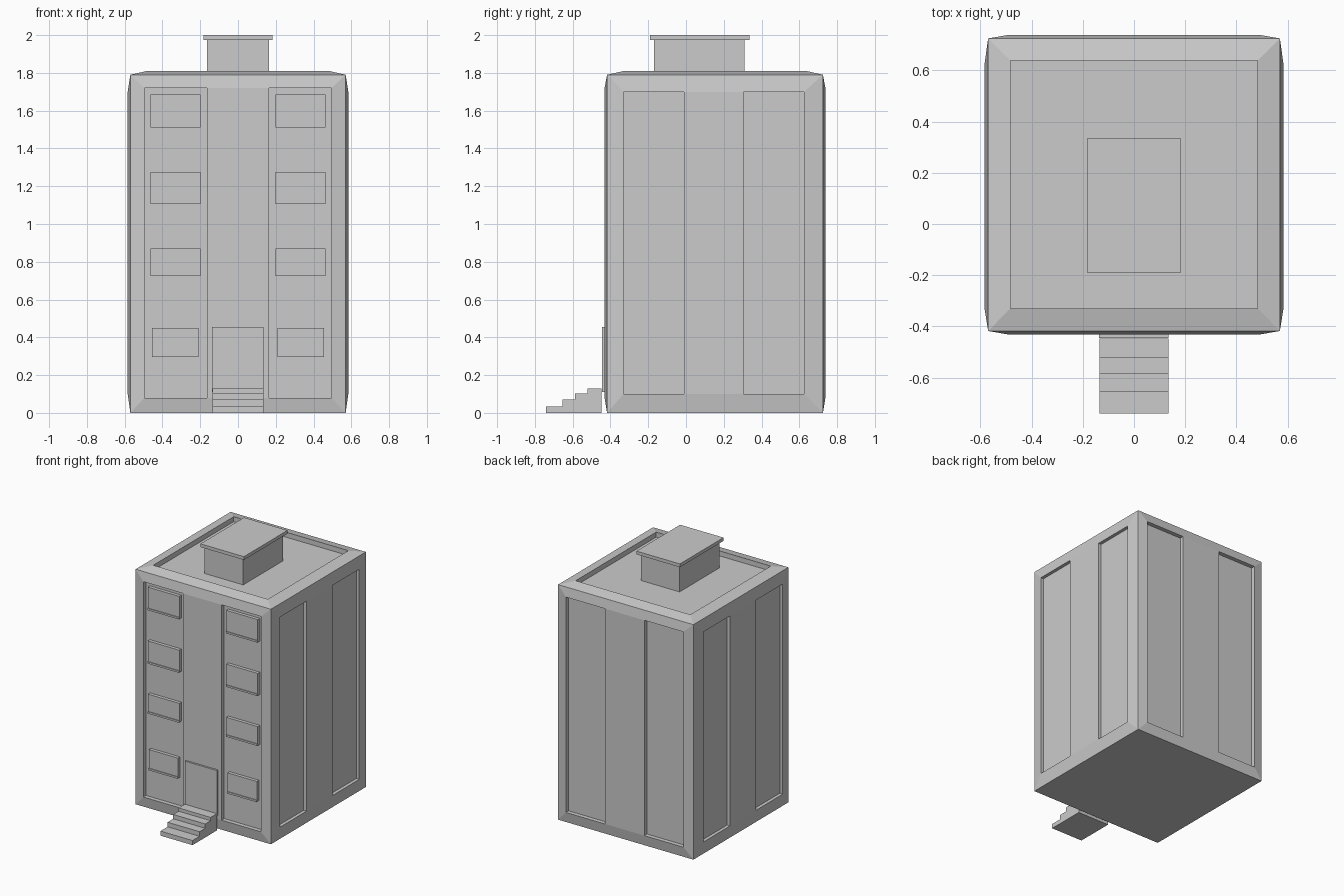
import bpy, bmesh

if "Cube" in bpy.data.objects:
    bpy.data.objects.remove(bpy.data.objects["Cube"])


def mesh_object(name, bm):
    bmesh.ops.remove_doubles(bm, verts=bm.verts, dist=1e-5)
    bmesh.ops.recalc_face_normals(bm, faces=bm.faces)
    me = bpy.data.meshes.new(name)
    bm.to_mesh(me)
    bm.free()
    ob = bpy.data.objects.new(name, me)
    bpy.context.collection.objects.link(ob)
    return ob


def box(name, x, y, z):
    bm = bmesh.new()
    bmesh.ops.create_cube(bm, size=1)
    for v in bm.verts:
        v.co = [(r[0] + r[1]) / 2 + c * (r[1] - r[0]) for r, c in zip((x, y, z), v.co)]
    return mesh_object(name, bm)


def rect(u, v, d, place):
    return [place(a, b, d) for a, b in ((u[0], v[0]), (u[1], v[0]), (u[1], v[1]), (u[0], v[1]))]


def add_side(bm, place, outer, rim, bulge, depth):
    # Gently sloped border, recess walls and recessed panel
    loops = [rect(*outer, 0, place), rect(*rim, bulge, place), rect(*rim, bulge - depth, place)]
    loops = [[bm.verts.new(p) for p in loop] for loop in loops]
    for a, b in zip(loops, loops[1:]):
        for i in range(4):
            j = (i + 1) % 4
            bm.faces.new((a[i], a[j], b[j], b[i]))
    bm.faces.new(loops[2])


X, Y0, Y1, H = 0.57, -0.418, 0.725, 1.79
DEPTH = 0.032

# Building shell: four walls, roof and flat underside
bm = bmesh.new()
wx, wy, wz = (-X, X), (Y0, Y1), (0, H)
add_side(bm, lambda u, v, d: (u, Y0 - d, v), (wx, wz), ((-0.495, 0.495), (0.08, 1.72)), 0.013, DEPTH)
add_side(bm, lambda u, v, d: (u, Y1 + d, v), (wx, wz), ((-0.495, 0.495), (0.08, 1.72)), 0.013, DEPTH)
for s in (-1, 1):
    add_side(bm, lambda u, v, d: (s * (X + d), u, v), (wy, wz), ((-0.33, 0.625), (0.10, 1.70)), 0.014, DEPTH - 0.007)
add_side(bm, lambda u, v, d: (u, v, H + d), (wx, wy), ((-0.483, 0.483), (-0.33, 0.638)), 0.02, 0.038)
bm.faces.new([bm.verts.new(p) for p in rect(wx, wy, 0, lambda u, v, d: (u, v, d))])
mesh_object("building_shell", bm)

# Raised centre strips between the recessed panels
box("front_strip", (-0.163, 0.163), (-0.431, -0.397), (0.08, 1.72))
box("back_strip", (-0.165, 0.165), (0.704, 0.738), (0.08, 1.72))
box("right_strip", (0.556, 0.584), (-0.01, 0.305), (0.10, 1.70))
box("left_strip", (-0.584, -0.556), (-0.01, 0.305), (0.10, 1.70))

# Windows with sills, two per floor
floors = [(0.295, 0.45, 0.210, 0.455), (0.725, 0.87, 0.198, 0.463),
          (1.105, 1.275, 0.198, 0.463), (1.512, 1.685, 0.198, 0.463)]
for i, (z0, z1, a, b) in enumerate(floors):
    for side, s in (("left", -1), ("right", 1)):
        x = sorted((s * a, s * b))
        box(f"window_{side}_{i}", x, (-0.424, -0.398), (z0 + 0.014, z1))
        box(f"window_sill_{side}_{i}", x, (-0.430, -0.398), (z0, z0 + 0.014))

# Door
box("door", (-0.137, 0.134), (-0.445, -0.42), (0.11, 0.455))

# Entrance stairs from a stepped profile
profile = [(-0.74, 0), (-0.74, 0.035), (-0.655, 0.035), (-0.655, 0.07), (-0.587, 0.07),
           (-0.587, 0.103), (-0.522, 0.103), (-0.522, 0.128), (-0.447, 0.128), (-0.447, 0)]
bm = bmesh.new()
face = bm.faces.new([bm.verts.new((-0.135, y, z)) for y, z in profile])
ext = bmesh.ops.extrude_face_region(bm, geom=[face], use_keep_orig=True)
bmesh.ops.translate(bm, vec=(0.27, 0, 0), verts=[g for g in ext["geom"] if isinstance(g, bmesh.types.BMVert)])
mesh_object("stairs", bm)

# Rooftop stairwell and its cap
box("roof_house", (-0.163, 0.163), (-0.17, 0.31), (1.772, 1.975))
box("roof_house_cap", (-0.183, 0.183), (-0.19, 0.335), (1.975, 2.0))
